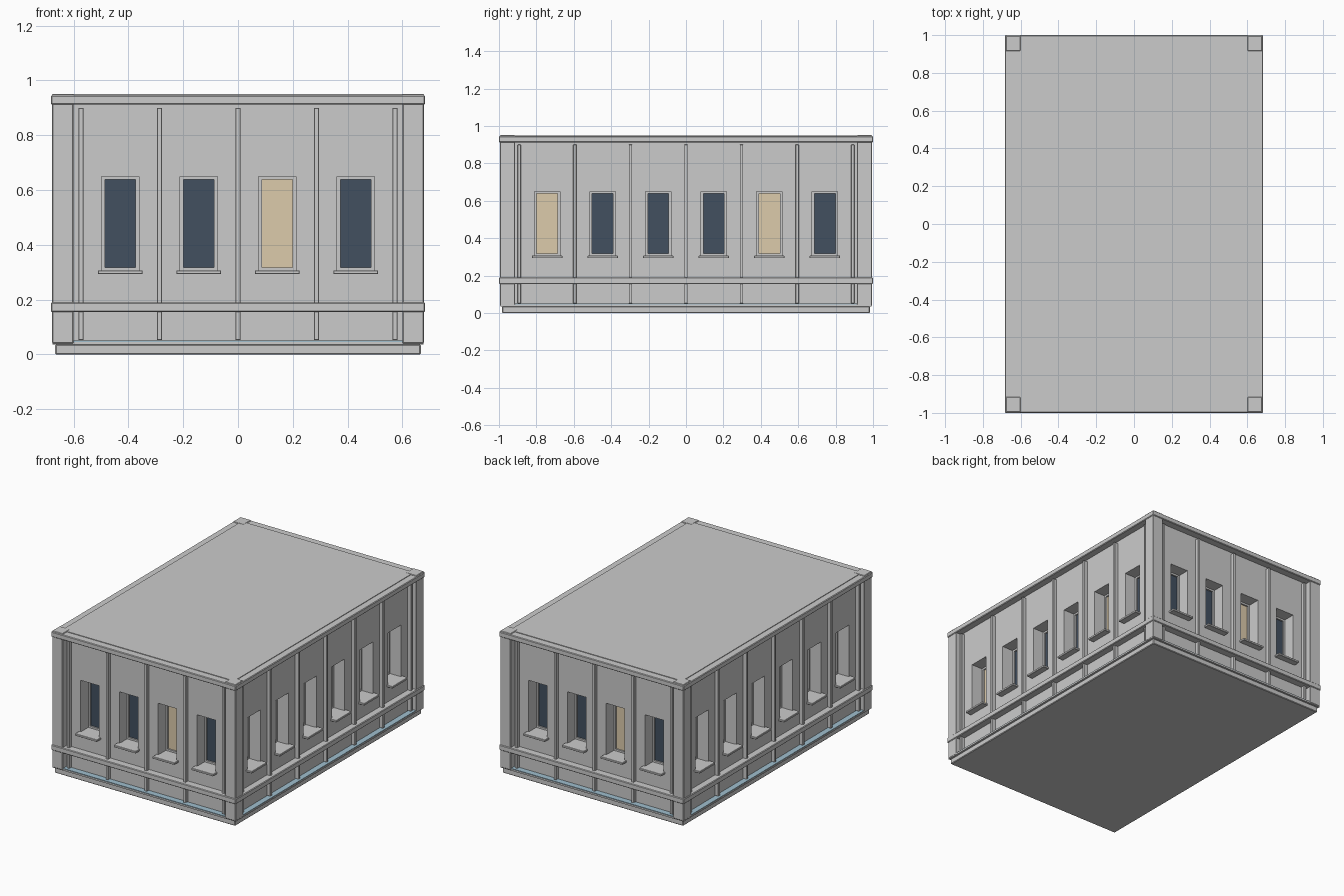
import bpy, bmesh
from math import pi
from mathutils import Matrix, Vector

if "Cube" in bpy.data.objects:
    bpy.data.objects.remove(bpy.data.objects["Cube"])


def material(name, rgb):
    m = bpy.data.materials.new(name)
    m.diffuse_color = (*rgb, 1)
    m.use_nodes = True
    m.node_tree.nodes["Principled BSDF"].inputs["Base Color"].default_value = m.diffuse_color
    return m


DARK = material("dark_glass", (0.055, 0.08, 0.115))
WARM = material("lit_glass", (0.72, 0.60, 0.41))
BLUE = material("pale_blue", (0.35, 0.52, 0.62))


def boxes(name, spans, angle=0, mat=None, bevel=0):
    """One object from boxes given as (x0, x1, y0, y1, z0, z1), turned about z."""
    bm = bmesh.new()
    for x0, x1, y0, y1, z0, z1 in spans:
        centre = Vector((x0 + x1, y0 + y1, z0 + z1)) / 2
        size = Matrix.Diagonal((x1 - x0, y1 - y0, z1 - z0, 1))
        bmesh.ops.create_cube(bm, size=1, matrix=Matrix.Translation(centre) @ size)
    bm.transform(Matrix.Rotation(angle, 4, 'Z'))
    mesh = bpy.data.meshes.new(name)
    bm.to_mesh(mesh)
    bm.free()
    ob = bpy.data.objects.new(name, mesh)
    bpy.context.collection.objects.link(ob)
    if mat:
        mesh.materials.append(mat)
    if bevel:
        mod = ob.modifiers.new("bevel", 'BEVEL')
        mod.width, mod.segments = bevel, 1
    return ob


def slab(name, hx, hy, z0, z1, **kw):
    return boxes(name, [(-hx, hx, -hy, hy, z0, z1)], **kw)


WX, WY = 0.637, 0.95           # wall faces
Z0, Z1 = 0.305, 0.65           # window opening
HALF, DEPTH, FR = 0.068, 0.09, 0.012

# Base, floor plates, belt course and cornice
slab("base_slab", 0.667, 0.983, 0, 0.036, bevel=0.004)
slab("floor_plate", 0.677, 0.992, 0.036, 0.046)
slab("floor_strip", 0.675, 0.990, 0.046, 0.05, mat=BLUE)
slab("belt_course", 0.683, 1.0, 0.155, 0.19, bevel=0.004)
slab("cornice", 0.683, 1.0, 0.912, 0.946, bevel=0.004)

# Corner pillars
boxes("corner_pillars",
      [(min(a * 0.6, a * 0.678), max(a * 0.6, a * 0.678),
        min(b * 0.915, b * 0.995), max(b * 0.915, b * 0.995), 0.04, 0.951)
       for a in (-1, 1) for b in (-1, 1)], bevel=0.003)

# Main body with the window openings cut in
body = slab("wall_body", WX, WY, 0.045, 0.95)

sides = [("front", 0, WY, 4, 0.2865, (2,)),
         ("right", pi / 2, WX, 6, 0.297, (0, 4)),
         ("back", pi, WY, 4, 0.2865, (2,)),
         ("left", -pi / 2, WX, 6, 0.297, (0, 4))]

for side, angle, wall, count, step, lit in sides:
    xs = [(i - (count - 1) / 2) * step for i in range(count)]
    f, back = -wall, -wall + DEPTH

    cutter = boxes(side + "_cutter", [(x - HALF, x + HALF, f - 0.1, back + 0.005, Z0, Z1)
                                      for x in xs], angle)
    cutter.hide_render = True
    mod = body.modifiers.new("openings", 'BOOLEAN')
    mod.operation, mod.solver, mod.object = 'DIFFERENCE', 'EXACT', cutter
    bpy.context.view_layer.objects.active = body
    bpy.ops.object.modifier_apply(modifier=mod.name)
    bpy.data.objects.remove(cutter)

    # Glass panes, dark and lit
    for label, mat, on in (("dark", DARK, False), ("lit", WARM, True)):
        boxes(f"{side}_{label}_panes",
              [(x - HALF, x + HALF, back, back + 0.006, Z0, Z1)
               for i, x in enumerate(xs) if (i in lit) == on], angle, mat)

    # Window frames
    bars = []
    for x in xs:
        a, b, y0 = x - HALF, x + HALF, back - 0.01
        bars += [(a, a + FR, y0, back, Z0, Z1), (b - FR, b, y0, back, Z0, Z1),
                 (a + FR, b - FR, y0, back, Z0, Z0 + FR),
                 (a + FR, b - FR, y0, back, Z1 - FR, Z1)]
    boxes(side + "_window_frames", bars, angle)

    # Projecting sills
    boxes(side + "_sills", [(x - 0.081, x + 0.081, f - 0.042, f + 0.01, 0.293, 0.307)
                            for x in xs], angle, bevel=0.002)

    # Thin vertical ribs between the windows
    ribs = [(i - count / 2) * step for i in range(count + 1)]
    boxes(side + "_ribs", [(x - 0.009, x + 0.009, f - 0.025, f + 0.01, 0.052, 0.90)
                           for x in ribs], angle, bevel=0.002)
